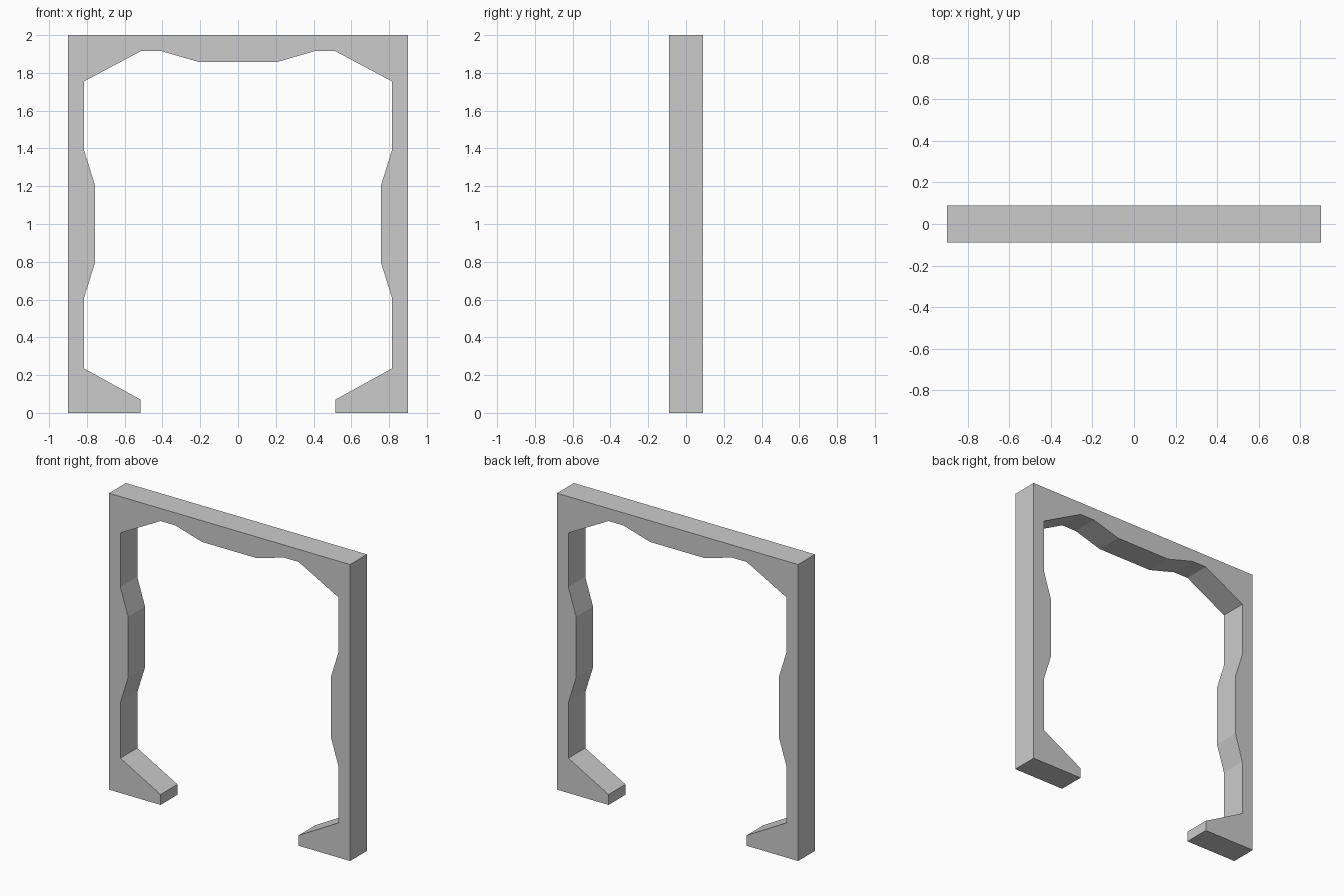
import bpy
import bmesh

if "Cube" in bpy.data.objects:
    bpy.data.objects.remove(bpy.data.objects["Cube"])

DEPTH = 0.18

# Left half of the inner opening, from the foot tip up to the lintel (x, z)
inner_left = [
    (-0.515, 0.0), (-0.515, 0.07), (-0.815, 0.235), (-0.815, 0.61),
    (-0.757, 0.795), (-0.757, 1.205), (-0.815, 1.39), (-0.815, 1.755),
    (-0.515, 1.915), (-0.405, 1.915), (-0.205, 1.857),
]
inner_right = [(-x, z) for x, z in reversed(inner_left)]

# Full outline: opening plus the square outer edge
outer = [(0.9, 0.0), (0.9, 2.0), (-0.9, 2.0), (-0.9, 0.0)]
outline = inner_left + inner_right + outer

# Door frame: extrude the outline through the wall depth
bm = bmesh.new()
face = bm.faces.new([bm.verts.new((x, -DEPTH / 2, z)) for x, z in outline])
ext = bmesh.ops.extrude_face_region(bm, geom=[face], use_keep_orig=True)
moved = [g for g in ext["geom"] if isinstance(g, bmesh.types.BMVert)]
bmesh.ops.translate(bm, verts=moved, vec=(0, DEPTH, 0))
bmesh.ops.recalc_face_normals(bm, faces=bm.faces)
# Split the concave front and back into clean triangles
caps = [f for f in bm.faces if len(f.verts) > 4]
bmesh.ops.triangulate(bm, faces=caps)

mesh = bpy.data.meshes.new("door_frame")
bm.to_mesh(mesh)
bm.free()
frame = bpy.data.objects.new("door_frame", mesh)
bpy.context.collection.objects.link(frame)
